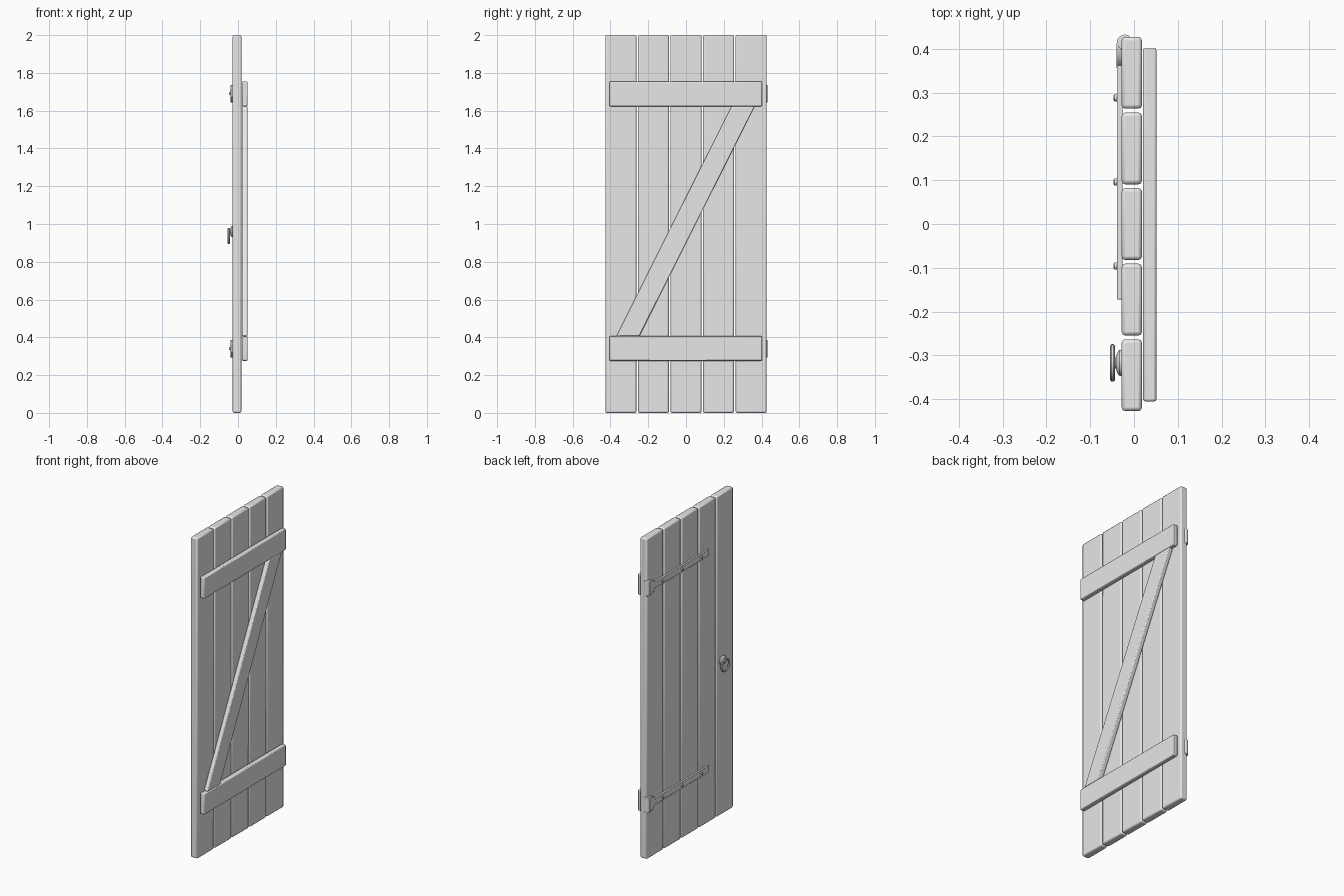
import bpy, bmesh, math
from mathutils import Matrix

old = bpy.data.objects.get("Cube")
if old:
    bpy.data.objects.remove(old, do_unlink=True)

grey = bpy.data.materials.new("plain grey")
grey.use_nodes = True
grey.diffuse_color = (0.8, 0.8, 0.8, 1)
grey.node_tree.nodes["Principled BSDF"].inputs["Base Color"].default_value = (0.8, 0.8, 0.8, 1)


def finish(name, bm, bevel=0, segments=2):
    bmesh.ops.recalc_face_normals(bm, faces=bm.faces)
    mesh = bpy.data.meshes.new(name)
    bm.to_mesh(mesh)
    bm.free()
    mesh.materials.append(grey)
    obj = bpy.data.objects.new(name, mesh)
    bpy.context.collection.objects.link(obj)
    if bevel:
        mod = obj.modifiers.new("rounded_edges", 'BEVEL')
        mod.width = bevel
        mod.segments = segments
        mod.limit_method = 'ANGLE'
    bpy.ops.object.select_all(action='DESELECT')
    obj.select_set(True)
    bpy.context.view_layer.objects.active = obj
    bpy.ops.object.shade_smooth_by_angle(angle=math.radians(35))
    return obj


def slab(name, outline, x0, x1, bevel):
    """Flat part: an outline in y and z, given thickness along x."""
    bm = bmesh.new()
    face = bm.faces.new([bm.verts.new((x0, y, z)) for y, z in outline])
    grown = bmesh.ops.extrude_face_region(bm, geom=[face])
    for v in grown["geom"]:
        if isinstance(v, bmesh.types.BMVert):
            v.co.x = x1
    return finish(name, bm, bevel)


def box(y0, y1, z0, z1):
    return [(y0, z0), (y1, z0), (y1, z1), (y0, z1)]


def lathe(name, profile, y, z, closed=False, steps=32):
    """Round part: (x, radius) points turned about an axis along x."""
    bm = bmesh.new()
    verts = [bm.verts.new((x, r, 0)) for x, r in profile]
    pairs = list(zip(verts, verts[1:]))
    if closed:
        pairs.append((verts[-1], verts[0]))
    edges = [bm.edges.new(p) for p in pairs]
    bmesh.ops.spin(bm, geom=verts + edges, axis=(1, 0, 0), cent=(0, 0, 0),
                   angle=math.tau, steps=steps)
    bmesh.ops.remove_doubles(bm, verts=bm.verts, dist=0.00005)
    bmesh.ops.translate(bm, verts=bm.verts, vec=(0, y, z))
    return finish(name, bm)


# Five upright planks with narrow gaps
for i in range(5):
    y = (i - 2) * 0.1725
    slab(f"plank_{i + 1}", box(y - 0.082, y + 0.082, 0, 2), -0.028, 0.018, 0.008)

# Two ledges and the diagonal brace
slab("lower_ledge", box(-0.405, 0.402, 0.276, 0.406), 0.021, 0.051, 0.005)
slab("upper_ledge", box(-0.405, 0.402, 1.623, 1.754), 0.021, 0.051, 0.005)
slab("diagonal_brace", [(-0.369, 0.406), (-0.247, 0.406), (0.363, 1.623), (0.241, 1.623)],
     0.021, 0.05, 0.005)

# Strap hinges: strap, flared end, rolled barrel and rivets
for side, z in (("lower", 0.34), ("upper", 1.69)):
    slab(f"{side}_hinge_strap", box(-0.172, 0.4, z - 0.02, z + 0.02), -0.039, -0.026, 0.002)
    flare = [(0.415 - 0.06 * math.cos(a), z + 0.047 * math.sin(a))
             for a in (math.radians(-90 + 15 * k) for k in range(13))]
    slab(f"{side}_hinge_flare", flare, -0.04, -0.026, 0.003)
    bm = bmesh.new()
    bmesh.ops.create_cone(bm, cap_ends=True, segments=24, radius1=0.018, radius2=0.018,
                          depth=0.094, matrix=Matrix.Translation((-0.021, 0.414, z)))
    finish(f"{side}_hinge_barrel", bm, 0.003)
    for n, y in enumerate((-0.096, 0.096, 0.288)):
        lathe(f"{side}_hinge_rivet_{n + 1}",
              [(-0.036, 0), (-0.036, 0.008), (-0.044, 0.008), (-0.047, 0.005), (-0.047, 0)],
              y, z, steps=12)

# Ring handle: domed rose, stud and hanging ring
lathe("handle_rose", [(-0.026, 0), (-0.026, 0.03), (-0.033, 0.03), (-0.038, 0.024),
                      (-0.041, 0.013), (-0.052, 0.01), (-0.054, 0)], -0.317, 0.96)
ring = [(-0.049 + 0.006 * math.cos(a), 0.037 + 0.006 * math.sin(a))
        for a in (math.tau * k / 10 for k in range(10))]
lathe("handle_ring", ring, -0.317, 0.936, closed=True)
